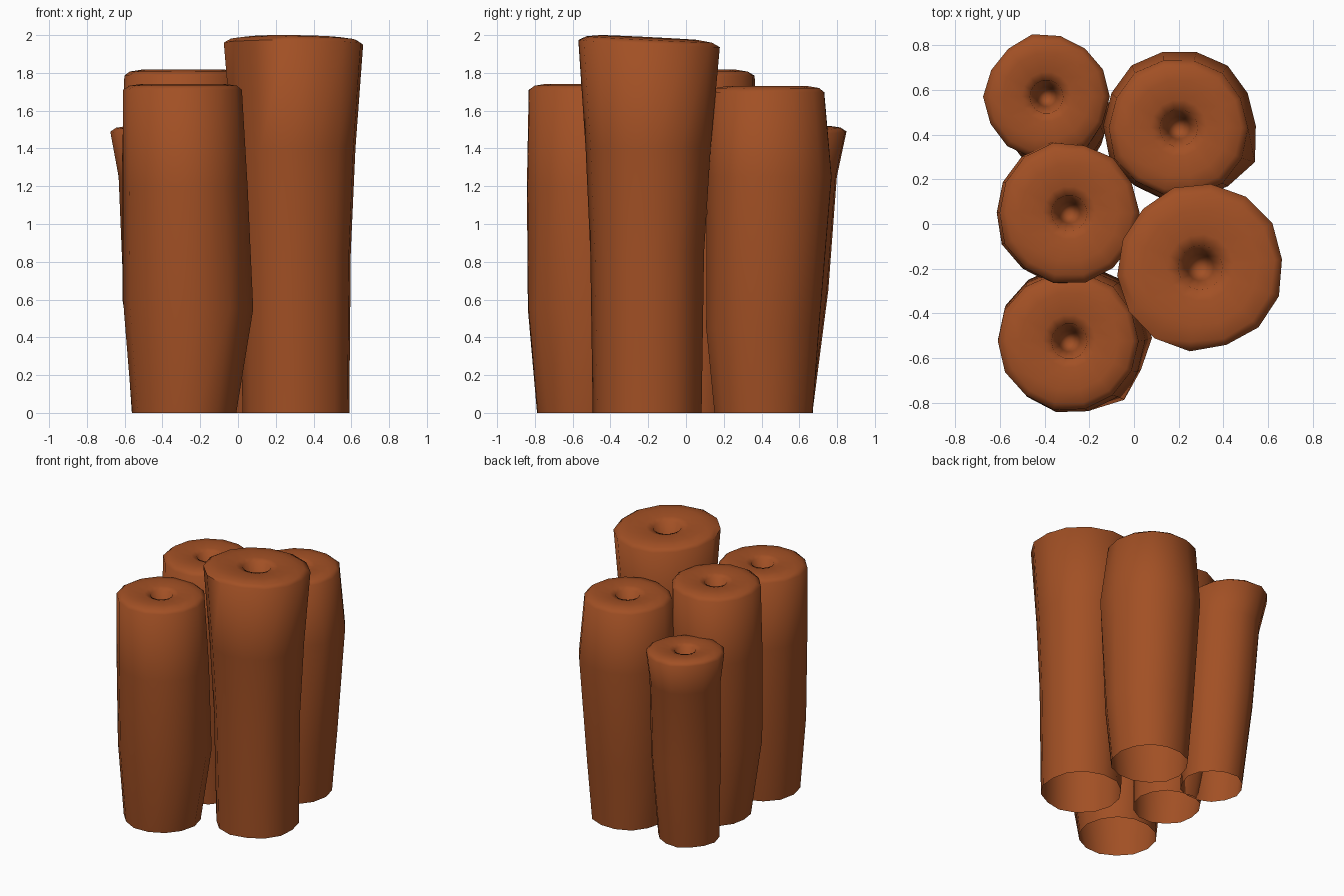
import bpy, bmesh, math, random

if "Cube" in bpy.data.objects:
    bpy.data.objects.remove(bpy.data.objects["Cube"])

random.seed(4)
SIDES = 14

mat = bpy.data.materials.new("rust brown")
mat.diffuse_color = (0.36, 0.08, 0.018, 1)
mat.use_nodes = True
mat.node_tree.nodes["Principled BSDF"].inputs["Base Color"].default_value = mat.diffuse_color


def tube(name, rings, hole, tilt=(0, 0), spin=0.0, bumps=()):
    """Open-bottomed tube through rings (z, x, y, radius), domed top with a pit.
    bumps: (ring index, angle in degrees, extra radius) pulls out one corner."""
    bm = bmesh.new()
    z, x, y, r = rings[-1]
    n_wall = len(rings)
    # domed lip, then the pit narrowing downwards
    full = list(rings) + [
        (z + 0.022, x, y, r * 0.9),
        (z + 0.032, x, y, r * 0.7),
        (z + 0.024, x, y, hole * 1.5),
        (z + 0.012, x, y, hole),
        (z - 0.15, x, y, hole * 0.6),
    ]
    wobble = [random.uniform(-0.008, 0.008) for _ in range(SIDES)]
    loops = []
    for i, (rz, rx, ry, rr) in enumerate(full):
        loop = []
        for k in range(SIDES):
            a = 2 * math.pi * k / SIDES + spin
            rad = rr + (wobble[k] if i < n_wall else 0)
            for ring, deg, extra in bumps:
                if ring == i and k == round((math.radians(deg) - spin) * SIDES / (2 * math.pi)) % SIDES:
                    rad += extra
            c, s = math.cos(a), math.sin(a)
            dz = (tilt[0] * c + tilt[1] * s) * rr if i >= n_wall - 1 else 0
            loop.append(bm.verts.new((rx + rad * c, ry + rad * s, rz + dz)))
        loops.append(loop)
    for lo, hi in zip(loops, loops[1:]):
        for k in range(SIDES):
            j = (k + 1) % SIDES
            bm.faces.new((lo[k], lo[j], hi[j], hi[k]))
    # pit tip
    tip = bm.verts.new((x, y, z - 0.3))
    for k in range(SIDES):
        bm.faces.new((loops[-1][k], loops[-1][(k + 1) % SIDES], tip))
    me = bpy.data.meshes.new(name)
    bm.to_mesh(me)
    bm.free()
    me.materials.append(mat)
    ob = bpy.data.objects.new(name, me)
    bpy.context.collection.objects.link(ob)
    bpy.ops.object.select_all(action='DESELECT')
    ob.select_set(True)
    bpy.context.view_layer.objects.active = ob
    bpy.ops.object.shade_smooth_by_angle(angle=math.radians(66))


# front left tube, bulging low down
tube("front_left_tube", [
    (0, -0.28, -0.52, 0.275), (0.55, -0.265, -0.51, 0.335),
    (1.2, -0.275, -0.52, 0.33), (1.71, -0.29, -0.525, 0.315)], 0.08,
    bumps=[(1, -52, 0.025), (1, 0, 0.015)])
# tallest tube, flaring to the top
tube("front_right_tube", [
    (0, 0.31, -0.205, 0.285), (0.85, 0.305, -0.205, 0.298),
    (1.4, 0.30, -0.2, 0.328), (1.955, 0.297, -0.195, 0.372)], 0.10,
    tilt=(-0.01, -0.05), spin=0.1)
# middle left tube
tube("middle_left_tube", [
    (0, -0.28, 0.02, 0.235), (0.6, -0.325, 0.04, 0.29),
    (1.3, -0.30, 0.05, 0.318), (1.785, -0.29, 0.05, 0.315)], 0.08)
# shortest tube, leaning back
tube("back_left_tube", [
    (0, -0.34, 0.45, 0.22), (0.65, -0.355, 0.505, 0.25),
    (1.25, -0.375, 0.545, 0.255), (1.48, -0.392, 0.57, 0.282)], 0.075,
    tilt=(-0.03, 0.03))
# back right tube, widest near the upper third
tube("back_right_tube", [
    (0, 0.20, 0.41, 0.27), (0.45, 0.20, 0.405, 0.31),
    (1.25, 0.205, 0.44, 0.342), (1.698, 0.20, 0.43, 0.312)], 0.085,
    bumps=[(2, -24, 0.03)])
